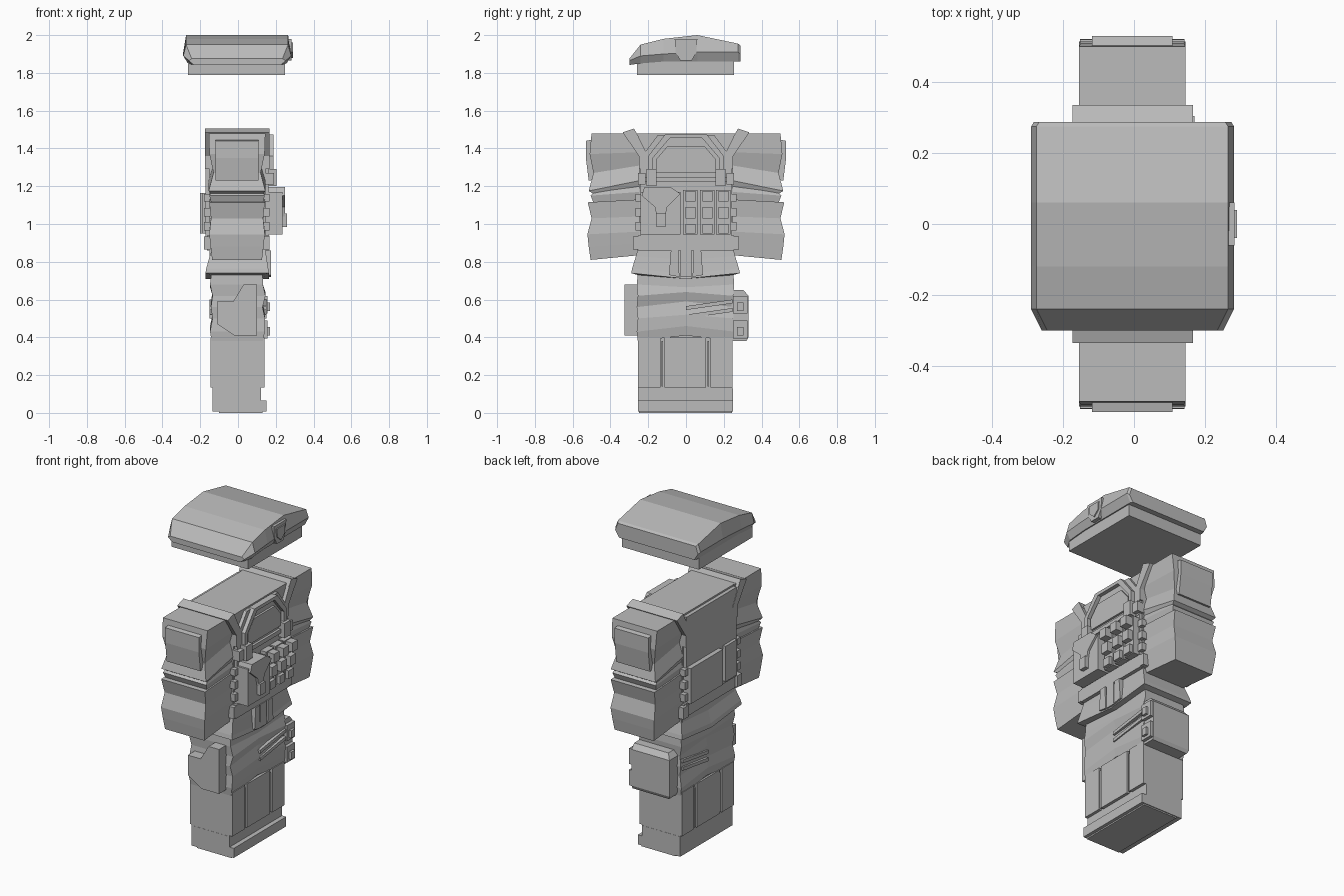
import bpy, bmesh

grey = bpy.data.materials.new("plain grey")
grey.diffuse_color = (0.5, 0.5, 0.5, 1)


def finish(name, bm):
    bmesh.ops.recalc_face_normals(bm, faces=bm.faces)
    me = bpy.data.meshes.new(name)
    bm.to_mesh(me)
    bm.free()
    me.materials.append(grey)
    ob = bpy.data.objects.new(name, me)
    bpy.context.collection.objects.link(ob)
    return ob


def loft(name, rings):
    """Skin a stack of equal-length closed rings and cap both ends."""
    bm = bmesh.new()
    vs = [[bm.verts.new(p) for p in r] for r in rings]
    n = len(vs[0])
    for a, b in zip(vs, vs[1:]):
        for i in range(n):
            bm.faces.new((a[i], a[(i + 1) % n], b[(i + 1) % n], b[i]))
    bm.faces.new(vs[0])
    bm.faces.new(vs[-1])
    return finish(name, bm)


def box(name, x0, x1, y0, y1, z0, z1):
    return loft(name, [[(x0, y0, z), (x1, y0, z), (x1, y1, z), (x0, y1, z)] for z in (z0, z1)])


def plate(name, pts, x0, x1, s=1):
    """Outline in y,z pushed from x0 to x1; s=-1 mirrors it across y."""
    return loft(name, [[(x, s * y, z) for y, z in pts] for x in (x0, x1)])


def folded(name, rows, y0=-0.255, y1=0.25):
    """Cloth block: rows of (edge z, middle z, back x, front x, extra width)."""
    return loft(name, [[(b, y0 - w, ze), (b, 0, zm), (b, y1 + w, ze),
                        (f, y1 + w, ze), (f, 0, zm), (f, y0 - w, ze)]
                       for ze, zm, b, f, w in rows])


# Cap: flat band, bulging crown and shield badge
box("cap_band", -0.265, 0.25, -0.26, 0.255, 1.79, 1.88)
crown = [(-0.30, 1.875, 1.865, 1.842, -0.03), (-0.24, 1.95, 1.89, 1.85, 0),
         (-0.12, 1.98, 1.90, 1.86, 0), (0.06, 2.0, 1.91, 1.86, 0),
         (0.275, 1.955, 1.91, 1.86, 0), (0.288, 1.945, 1.90, 1.86, -0.008)]
loft("cap_crown", [[(-0.265 - d, y, b), (-0.29 - d, y, m), (-0.275 - d, y, t),
                    (0.265 + d, y, t), (0.282 + d, y, m), (0.257 + d, y, b)]
                   for y, t, m, b, d in crown])
plate("cap_badge", [(-0.06, 1.98), (0.06, 1.98), (0.055, 1.91), (0.03, 1.865),
                    (-0.03, 1.865), (-0.055, 1.91)], 0.25, 0.283)
plate("badge_centre", [(-0.04, 1.96), (0.04, 1.96), (0.035, 1.91), (0, 1.88),
                       (-0.035, 1.91)], 0.27, 0.29)

# Torso and vest
box("torso", -0.15, 0.145, -0.25, 0.25, 0.8, 1.48)
box("vest_back", -0.172, -0.14, -0.24, 0.24, 0.93, 1.47)
box("back_pouch", -0.2, -0.16, -0.07, 0.24, 0.95, 1.165)
box("back_side_pouch", -0.19, -0.16, -0.22, -0.11, 0.95, 1.165)
box("vest_belly", 0.13, 0.162, -0.24, 0.24, 0.93, 1.25)
plate("vest_chest", [(-0.24, 1.2), (-0.24, 1.35), (-0.15, 1.47), (0.15, 1.47),
                     (0.24, 1.35), (0.24, 1.2)], 0.13, 0.165)
plate("chest_frame", [(-0.2, 1.24), (-0.2, 1.36), (-0.11, 1.475), (0.11, 1.475),
                      (0.2, 1.36), (0.2, 1.24), (0.175, 1.24), (0.175, 1.35),
                      (0.085, 1.455), (-0.085, 1.455), (-0.175, 1.35), (-0.175, 1.24)],
      0.15, 0.188)
plate("chest_panel", [(-0.16, 1.27), (-0.16, 1.34), (-0.1, 1.41), (0.1, 1.41),
                      (0.16, 1.34), (0.16, 1.27)], 0.15, 0.178)
box("chest_strap", 0.15, 0.18, -0.24, 0.24, 1.225, 1.25)
box("belt", -0.165, 0.168, -0.255, 0.255, 0.86, 0.94)

# Flared jacket hem with front flap
folded("jacket_hem", [(0.87, 0.87, -0.135, 0.145, 0), (0.83, 0.81, -0.15, 0.15, 0.01),
                      (0.765, 0.735, -0.168, 0.16, 0.03), (0.74, 0.71, -0.172, 0.165, 0.035),
                      (0.73, 0.71, -0.14, 0.13, 0.0)])
box("hem_flap", 0.13, 0.172, -0.03, 0.03, 0.72, 0.86)
for s in (-1, 1):
    plate("hem_side_flap", [(0.035, 0.72), (0.09, 0.73), (0.08, 0.86), (0.04, 0.86)],
          0.13, 0.175, s)

# Front pouch with pointed flap and buckle
box("large_pouch", 0.15, 0.235, -0.24, -0.03, 0.945, 1.17)
plate("pouch_flap", [(-0.22, 1.195), (-0.08, 1.195), (-0.03, 1.16), (-0.1, 1.09), (-0.11, 1.04),
                     (-0.155, 1.04), (-0.165, 1.09), (-0.235, 1.15)], 0.15, 0.248)
box("pouch_buckle", 0.22, 0.26, -0.155, -0.108, 0.985, 1.055)

# Row of stepped ammunition pouches
for y in (0.025, 0.115, 0.2):
    box("slim_pouch", 0.15, 0.2, y - 0.04, y + 0.035, 0.945, 1.18)
    for z0, z1, x in ((0.95, 1.0, 0.22), (1.03, 1.09, 0.232), (1.12, 1.175, 0.245)):
        box("pouch_band", 0.15, x, y - 0.028, y + 0.024, z0, z1)

# Arms: folded upper sleeve, elbow band, folded lower sleeve
# rows are (inner z, outer z, outer y, half depth)
upper = [(1.48, 1.48, 0.5, 0.15), (1.38, 1.37, 0.51, 0.146), (1.31, 1.27, 0.49, 0.125),
         (1.23, 1.175, 0.515, 0.15), (1.2, 1.16, 0.49, 0.14)]
middle = [(1.22, 1.18, 0.475, 0.135), (1.17, 1.15, 0.505, 0.146), (1.1, 1.09, 0.48, 0.132)]
lower = [(1.13, 1.115, 0.52, 0.147), (1.04, 1.03, 0.5, 0.138), (0.96, 0.945, 0.522, 0.147),
         (0.9, 0.88, 0.515, 0.14), (0.835, 0.81, 0.505, 0.132)]
for s in (-1, 1):
    for name, rows in (("upper_sleeve", upper), ("elbow_band", middle), ("lower_sleeve", lower)):
        loft(name, [[(-0.005 - h, s * 0.245, zi), (-0.005 + h, s * 0.245, zi),
                     (-0.005 + h, s * yo, zo), (-0.005 - h, s * yo, zo)]
                    for zi, zo, yo, h in rows])
    # Shoulder pad in two layers
    plate("shoulder_pad", [(0.48, 1.235), (0.515, 1.23), (0.53, 1.35), (0.53, 1.44),
                           (0.48, 1.45)], -0.118, 0.108, s)
    # Shoulder strap over the top and slanting down front and back
    strap = [(0.275, 1.505), (0.335, 1.485), (0.25, 1.36), (0.25, 1.29), (0.2, 1.29), (0.2, 1.36)]
    plate("front_strap", strap, 0.135, 0.166, s)
    plate("back_strap", strap, -0.174, -0.145, s)
    plate("top_strap", [(0.275, 1.505), (0.335, 1.485), (0.31, 1.45), (0.25, 1.46)],
          -0.172, 0.164, s)
    plate("chest_buckle", [(0.155, 1.2), (0.21, 1.2), (0.21, 1.29), (0.155, 1.29)],
          0.15, 0.205, s)
    plate("strap_buckle", [(0.215, 1.21), (0.255, 1.21), (0.255, 1.27), (0.215, 1.27)],
          0.14, 0.19, s)
    # Side clips joining vest front and back
    for z0, z1, y in ((0.865, 0.935, 0.28), (0.965, 1.01, 0.268),
                      (1.04, 1.085, 0.268), (1.12, 1.16, 0.268)):
        for x0, x1 in ((-0.18, -0.145), (0.13, 0.168)):
            plate("side_clip", [(0.235, z0), (y, z0), (y, z1), (0.235, z1)], x0, x1, s)

# Trousers: folded top, straight lower legs with seams
folded("trousers", [(0.75, 0.74, -0.14, 0.13, 0.0), (0.68, 0.665, -0.148, 0.132, 0.005),
                    (0.62, 0.64, -0.135, 0.145, 0.0), (0.56, 0.59, -0.143, 0.13, 0.006),
                    (0.5, 0.52, -0.135, 0.143, 0.0), (0.43, 0.46, -0.148, 0.142, 0.006),
                    (0.38, 0.41, -0.14, 0.132, 0)])
box("lower_legs", -0.134, 0.122, -0.254, 0.247, 0.02, 0.5)
for y0, y1 in ((-0.254, -0.135), (-0.115, 0.105), (0.13, 0.247)):
    box("leg_panel", -0.146, 0.14, y0, y1, 0.135, 0.4)
for y in (-0.125, 0.118):
    box("leg_seam", -0.142, 0.135, y - 0.004, y + 0.004, 0.14, 0.38)

# Boots with stepped toe
box("boots", -0.134, 0.12, -0.255, 0.248, 0.008, 0.13)
box("boot_toes", 0.0, 0.15, -0.255, 0.248, 0.008, 0.066)
box("boot_soles", -0.1, 0.13, -0.25, 0.243, 0, 0.01)

# Slanted thigh pocket trims, front and back
for x0, x1 in ((0.12, 0.15), (-0.152, -0.12)):
    for z in (0.5, 0.545):
        plate("pocket_trim", [(0.0, z), (0.245, z + 0.035), (0.245, z + 0.055), (0.0, z + 0.02)],
              x0, x1)

# Holster on one thigh
holster = [(0.1, 0.41), (0.1, 0.68), (0.03, 0.68), (-0.025, 0.59), (-0.11, 0.59),
           (-0.11, 0.47), (-0.02, 0.41)]
loft("holster", [[(x, y, z) for x, z in holster] for y in (-0.325, -0.24)])

# Thigh pouch with closing tabs on the other
loft("thigh_pouch", [[(-0.12 + d, 0.24, z), (0.135, 0.24, z), (0.135, 0.33 - d, z),
                      (-0.12 + d, 0.33 - d, z)]
                     for z, d in ((0.38, 0.01), (0.4, 0), (0.62, 0), (0.65, 0.025))])
for z0, z1 in ((0.395, 0.49), (0.525, 0.62)):
    box("pouch_tab", 0.12, 0.155, 0.25, 0.325, z0, z1)
    box("tab_button", 0.14, 0.17, 0.27, 0.305, z0 + 0.015, z1 - 0.035)
